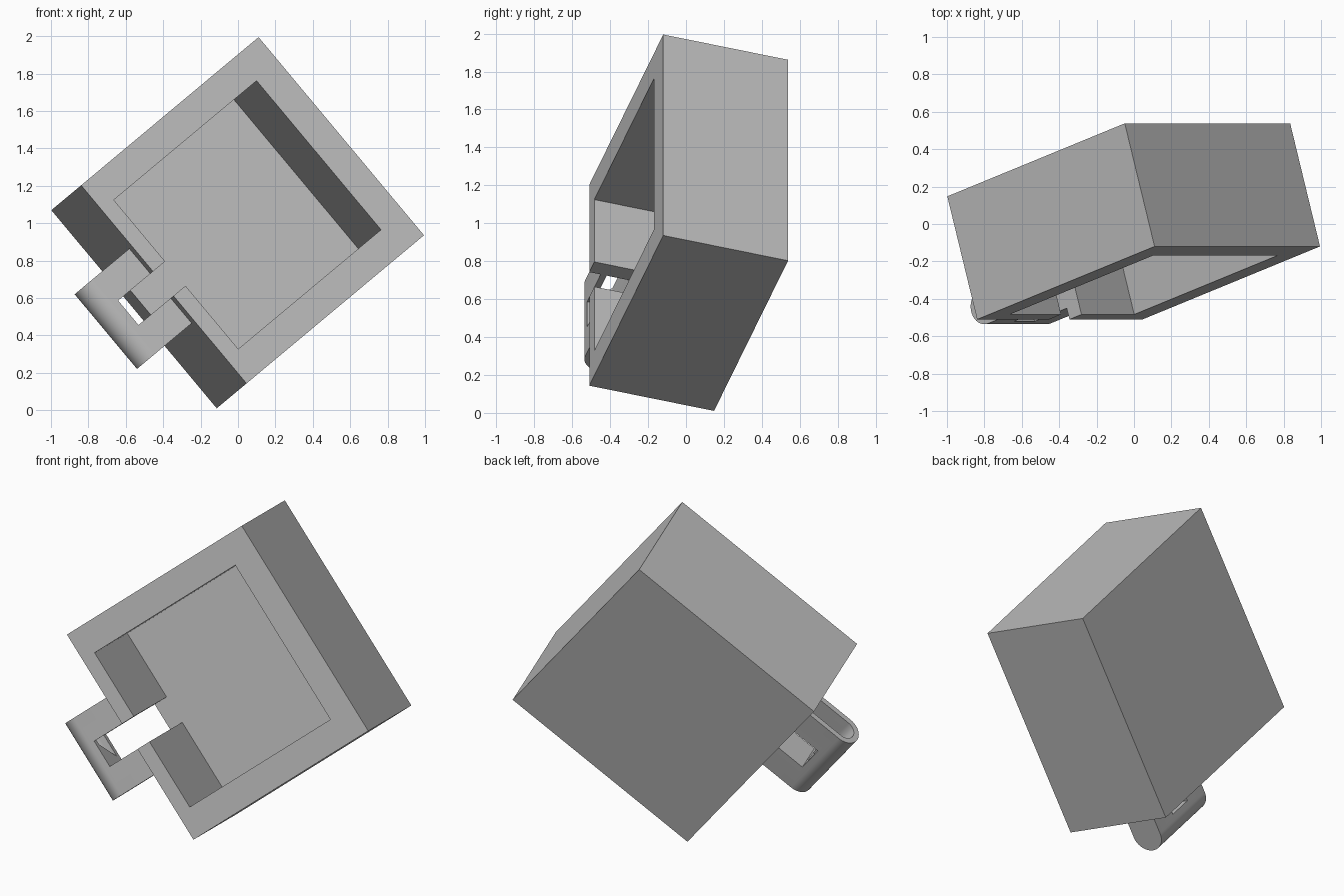
import bpy, bmesh, math
from mathutils import Matrix, Vector

cube = bpy.data.objects.get("Cube")
if cube:
    bpy.data.objects.remove(cube, do_unlink=True)

# Single plain material
grey = bpy.data.materials.new("plain_grey")
grey.use_nodes = True
GREY = (0.5, 0.5, 0.5, 1)
grey.diffuse_color = GREY
grey.node_tree.nodes["Principled BSDF"].inputs["Base Color"].default_value = GREY

# Tilted frame: u along the rim, v towards the clip, w from rim to back
U = Vector((0.885, 0, -1.06)).normalized()
V = Vector((-0.95, -0.39, -0.79))
V = (V - U * V.dot(U)).normalized()
W = U.cross(V)
TILT = Matrix.Translation((0.11, -0.12, 1.995)) @ Matrix((U, V, W)).transposed().to_4x4()

LENGTH, WIDTH, DEPTH = 1.38, 1.296, 0.69
FLOOR = 0.525
NOTCH = (0.6, 0.77)


def prism(name, profile, u0, u1):
    """Extrude a (v, w) profile along u."""
    bm = bmesh.new()
    face = bm.faces.new([bm.verts.new((u0, v, w)) for v, w in profile])
    top = bmesh.ops.extrude_face_region(bm, geom=[face])["geom"]
    bmesh.ops.translate(bm, vec=(u1 - u0, 0, 0),
                        verts=[g for g in top if isinstance(g, bmesh.types.BMVert)])
    bmesh.ops.recalc_face_normals(bm, faces=bm.faces)
    mesh = bpy.data.meshes.new(name)
    bm.to_mesh(mesh)
    bm.free()
    obj = bpy.data.objects.new(name, mesh)
    bpy.context.collection.objects.link(obj)
    return obj


def block(name, u, v, w):
    return prism(name, [(v[0], w[0]), (v[1], w[0]), (v[1], w[1]), (v[0], w[1])], *u)


def rounded(name, start, centre, radius, u):
    """Bar with a half-round outer end."""
    cv, cw = centre
    arc = [(cv + radius * math.cos(a), cw + radius * math.sin(a))
           for a in (math.pi * (i / 24 - 0.5) for i in range(25))]
    return prism(name, [(start, cw - radius)] + arc + [(start, cw + radius)], *u)


def finish(obj, cutters):
    """Cut, tilt into place and colour."""
    for c in cutters:
        c.hide_render = True
        mod = obj.modifiers.new("cut", 'BOOLEAN')
        mod.operation, mod.object, mod.solver = 'DIFFERENCE', c, 'EXACT'
    graph = bpy.context.evaluated_depsgraph_get()
    mesh = bpy.data.meshes.new_from_object(obj.evaluated_get(graph))
    obj.modifiers.clear()
    obj.data = mesh
    mesh.transform(TILT)
    mesh.materials.clear()
    mesh.materials.append(grey)
    for c in cutters:
        bpy.data.objects.remove(c, do_unlink=True)


# Open box with a slot in one wall
box = block("open_box", (0, LENGTH), (0, WIDTH), (0, DEPTH))
finish(box, [
    block("cavity_cutter", (0.172, 1.21), (0.165, 1.208), (-0.1, FLOOR)),
    block("notch_cutter", NOTCH, (1.1, 1.4), (-0.1, FLOOR)),
])

# Rounded clip on the notched wall, hollow on one side
centre = (WIDTH + 0.27, 0.158)
clip = rounded("clip_loop", WIDTH - 0.005, centre, 0.095, (0.425, 0.945))
finish(clip, [
    rounded("channel_cutter", WIDTH - 0.05, centre, 0.062, (0.3, NOTCH[1])),
    block("slot_cutter", NOTCH, (WIDTH - 0.05, WIDTH + 0.235), (0, 0.4)),
])

bpy.ops.object.select_all(action='DESELECT')
clip.select_set(True)
bpy.context.view_layer.objects.active = clip
bpy.ops.object.shade_smooth_by_angle(angle=math.radians(30))
